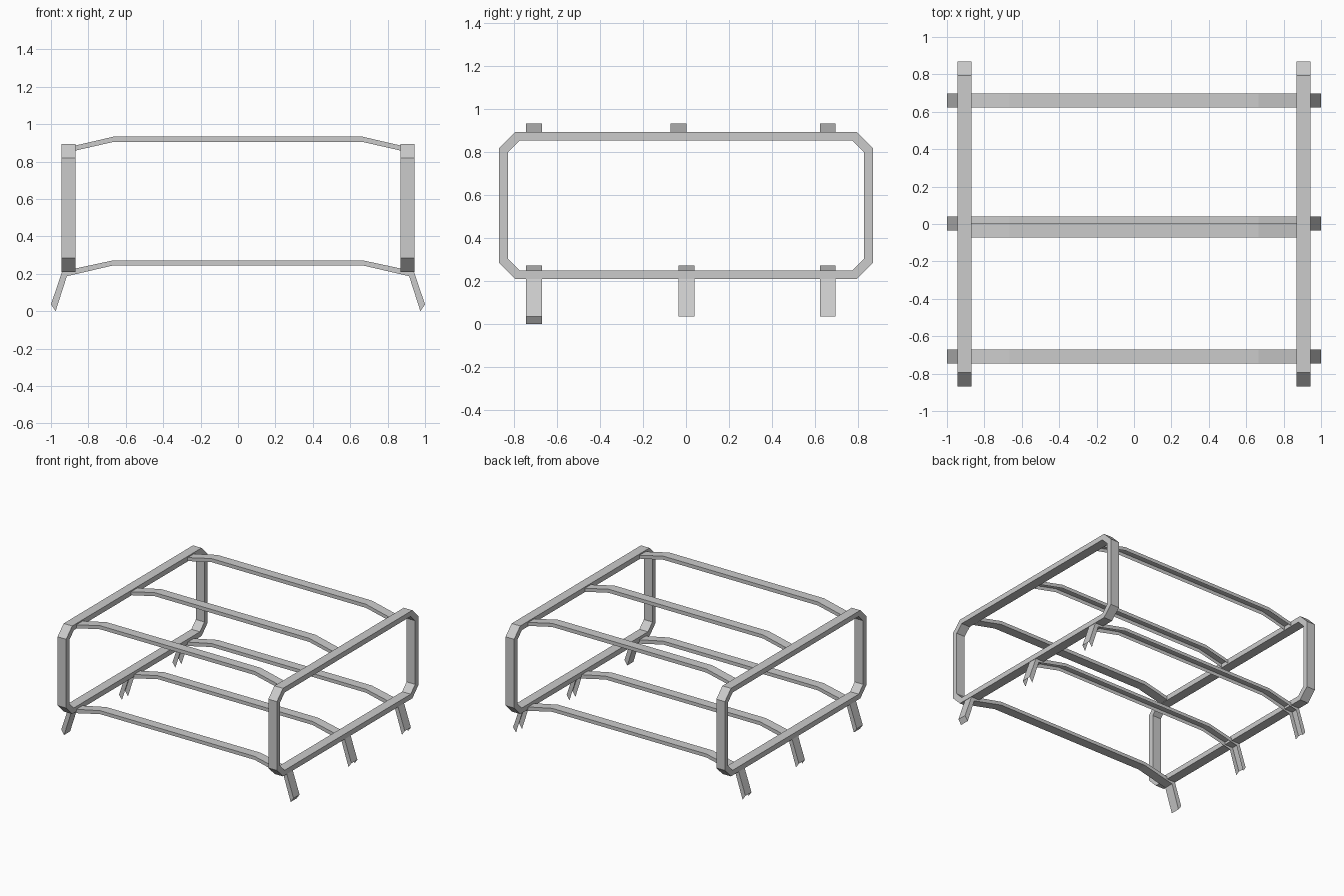
import bpy
import bmesh

if "Cube" in bpy.data.objects:
    bpy.data.objects.remove(bpy.data.objects["Cube"])


def make_object(name, bm):
    bm.normal_update()
    mesh = bpy.data.meshes.new(name)
    bm.to_mesh(mesh)
    bm.free()
    obj = bpy.data.objects.new(name, mesh)
    bpy.context.collection.objects.link(obj)
    return obj


def octagon(half_y, z0, z1, cut):
    # chamfered rectangle in the YZ plane
    a = half_y - cut
    return [(-a, z0), (a, z0), (half_y, z0 + cut), (half_y, z1 - cut),
            (a, z1), (-a, z1), (-half_y, z1 - cut), (-half_y, z0 + cut)]


def side_hoop(name, x0, x1):
    bm = bmesh.new()
    outer = octagon(0.87, 0.21, 0.895, 0.075)
    inner = octagon(0.83, 0.25, 0.855, 0.055)
    rings = [[bm.verts.new((x, y, z)) for y, z in prof]
             for x, prof in ((x0, outer), (x1, outer), (x1, inner), (x0, inner))]
    for r in range(4):
        a, b = rings[r], rings[(r + 1) % 4]
        for i in range(8):
            j = (i + 1) % 8
            bm.faces.new((a[i], a[j], b[j], b[i]))
    bmesh.ops.recalc_face_normals(bm, faces=bm.faces)
    return make_object(name, bm)


def cross_bar(name, top, bottom, y, closed):
    # half profiles are mirrored in x; open bars are channels without an underside
    def mirrored(half):
        return [(-x, z) for x, z in reversed(half)] + half
    bm = bmesh.new()
    w = 0.037
    rows = [[bm.verts.new((x, y + dy, z)) for x, z in mirrored(prof)]
            for prof, dy in ((bottom, -w), (top, -w), (top, w), (bottom, w))]
    for r in range(4 if closed else 3):
        a, b = rows[r], rows[(r + 1) % 4]
        for i in range(len(a) - 1):
            bm.faces.new((a[i], a[i + 1], b[i + 1], b[i]))
    if closed:
        for k in (0, -1):
            bm.faces.new([row[k] for row in rows])
    bmesh.ops.recalc_face_normals(bm, faces=bm.faces)
    return make_object(name, bm)


# Side hoops
side_hoop("right_side_hoop", 0.87, 0.944)
side_hoop("left_side_hoop", -0.944, -0.87)

# Lower cross bars with splayed legs, and upper cross bars
low_top = [(0.665, 0.272), (0.94, 0.213), (1.0, 0.036)]
low_bottom = [(0.665, 0.245), (0.915, 0.187), (0.975, 0.0)]
up_top = [(0.665, 0.933), (0.885, 0.882)]
up_bottom = [(0.665, 0.905), (0.885, 0.855)]
for label, y_low, y_up, closed in (("front", -0.708, -0.708, True),
                                   ("middle", 0.003, -0.035, False),
                                   ("rear", 0.66, 0.66, False)):
    cross_bar(label + "_lower_bar_with_legs", low_top, low_bottom, y_low, closed)
    cross_bar(label + "_upper_bar", up_top, up_bottom, y_up, closed)
